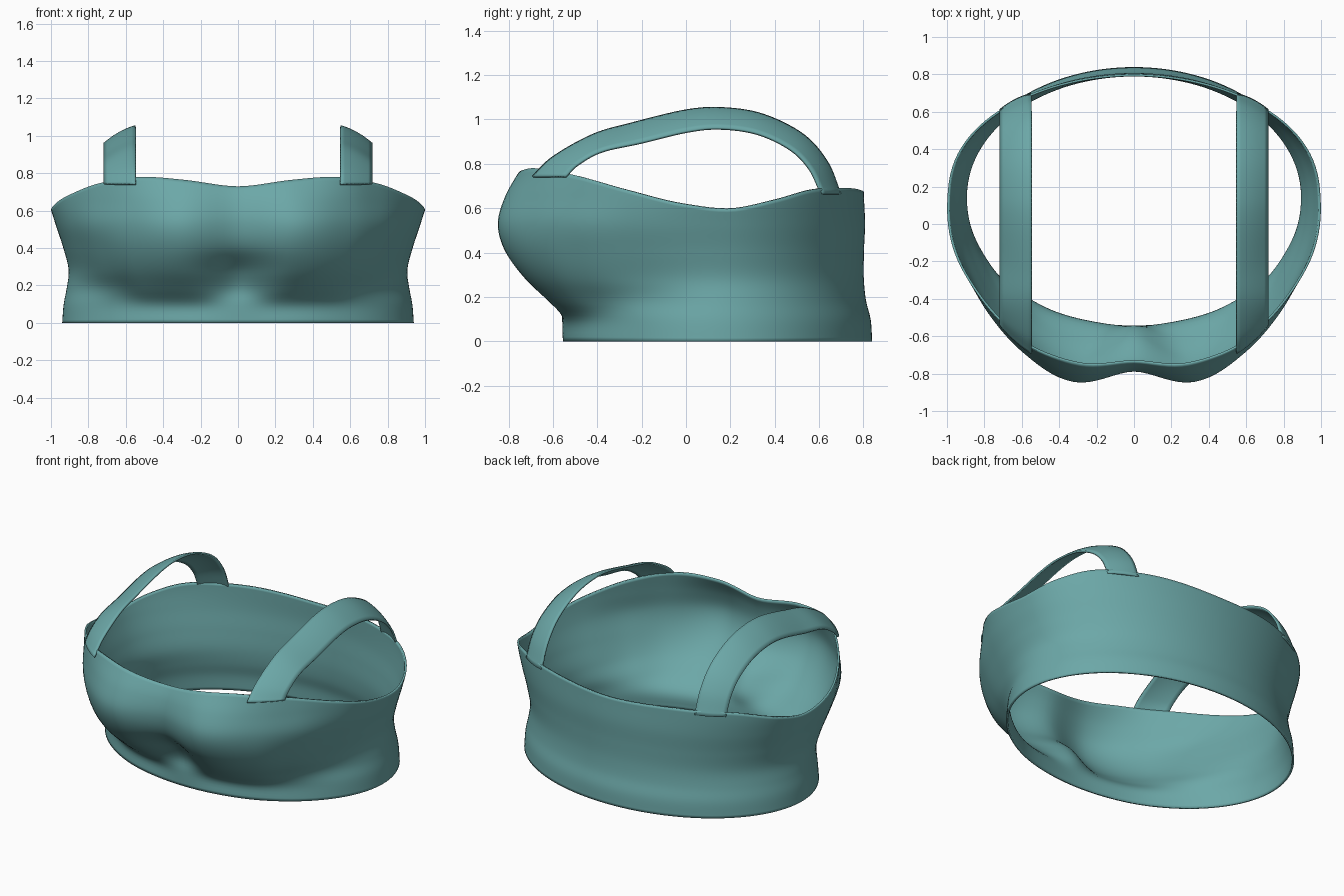
import bpy
from math import sin, cos, radians, sqrt

if "Cube" in bpy.data.objects:
    bpy.data.objects.remove(bpy.data.objects["Cube"])

teal = bpy.data.materials.new("teal_fabric")
teal.diffuse_color = (0.15, 0.39, 0.39, 1)
teal.use_nodes = True
teal.node_tree.nodes["Principled BSDF"].inputs["Base Color"].default_value = teal.diffuse_color


def smooth(xs, ys, x, flat=False):
    """Cubic curve through the given points; flat gives level ends."""
    n = len(xs)
    d = [(ys[i + 1] - ys[i]) / (xs[i + 1] - xs[i]) for i in range(n - 1)]
    m = [0 if flat else d[0]]
    for i in range(1, n - 1):
        h0, h1 = xs[i] - xs[i - 1], xs[i + 1] - xs[i]
        m.append((d[i - 1] * h1 + d[i] * h0) / (h0 + h1))
    m.append(0 if flat else d[-1])
    x = min(max(x, xs[0]), xs[-1])
    k = 0
    while k < n - 2 and x > xs[k + 1]:
        k += 1
    h = xs[k + 1] - xs[k]
    t = (x - xs[k]) / h
    return ((2*t**3 - 3*t*t + 1) * ys[k] + (t**3 - 2*t*t + t) * h * m[k]
            + (3*t*t - 2*t**3) * ys[k + 1] + (t**3 - t*t) * h * m[k + 1])


def sheet(name, nu, nv, point, closed, thick, mirror=False):
    """Fabric sheet from a grid of points, thickened inward."""
    verts = [point(i, j) for j in range(nv) for i in range(nu)]
    faces = []
    for j in range(nv - 1):
        for i in range(nu if closed else nu - 1):
            k = (i + 1) % nu
            faces.append((j*nu + i, j*nu + k, (j+1)*nu + k, (j+1)*nu + i))
    me = bpy.data.meshes.new(name)
    me.from_pydata(verts, [], faces)
    me.materials.append(teal)
    ob = bpy.data.objects.new(name, me)
    bpy.context.collection.objects.link(ob)
    s = ob.modifiers.new("thickness", 'SOLIDIFY')
    s.thickness, s.offset = thick, -1
    if mirror:
        ob.modifiers.new("mirror", 'MIRROR')
    bpy.ops.object.select_all(action='DESELECT')
    ob.select_set(True)
    bpy.context.view_layer.objects.active = ob
    bpy.ops.object.shade_smooth_by_angle(angle=radians(40))
    return ob


# Body: elliptical torso plus a front bulge, by height and angle from the front
Z = [0, .1, .18, .27, .4, .53, .65, .78]
HALF_X = [.94, .932, .917, .905, .933, .975, 1.01, 1.02]
HALF_Y = [.692, .685, .665, .655, .655, .66, .655, .65]
BULGE_ANGLE = [0, 18, 36, 50, 66, 92]
BULGE = [
    [.01, .01, .01, .005, 0, 0],
    [.02, .025, .025, .01, 0, 0],
    [.04, .125, .12, .06, .01, 0],
    [.10, .235, .21, .13, .045, 0],
    [.235, .335, .275, .18, .075, 0],
    [.275, .365, .291, .20, .09, 0],
    [.265, .335, .275, .185, .085, 0],
    [.21, .265, .25, .17, .08, 0],
]
RIM_ANGLE = [0, 18, 30, 48, 66, 81, 93, 105, 117, 135, 180]
RIM_Z = [.73, .765, .78, .75, .68, .618, .596, .635, .68, .69, .675]
NU, NV = 160, 41


def body_point(i, j):
    phi = 360 * i / NU
    fold = min(phi, 360 - phi)
    z = smooth(RIM_ANGLE, RIM_Z, fold, True) * j / (NV - 1)
    a, b = smooth(Z, HALF_X, z), smooth(Z, HALF_Y, z)
    s, c = sin(radians(phi)), cos(radians(phi))
    r = 1 / sqrt((s / a) ** 2 + (c / b) ** 2)
    r += smooth(Z, [smooth(BULGE_ANGLE, row, fold, True) for row in BULGE], z)
    return (r * s, .147 - r * c, z)


sheet("body_band", NU, NV, body_point, True, .012)

# Shoulder straps: ribbon between a high inner edge and a low outer edge
T = list(range(10))
INNER = [(-.695, .745), (-.6, .835), (-.42, .935), (-.25, .985), (0, 1.045),
         (.17, 1.055), (.35, 1.025), (.53, .935), (.64, .81), (.70, .665)]
OUTER = [(-.545, .745), (-.49, .80), (-.38, .86), (-.2, .90), (0, .948),
         (.15, .963), (.32, .94), (.47, .87), (.56, .78), (.615, .665)]


def strap_point(i, j):
    u, t = i / 8, 9 * j / 60
    p = [smooth(T, [q[k] for q in INNER], t) * (1 - u)
         + smooth(T, [q[k] for q in OUTER], t) * u for k in (0, 1)]
    crown = .012 * 4 * u * (1 - u)
    ends = (t - 4.5) / 4.5
    return (.55 + .168 * u, p[0] + crown * ends, p[1] + crown * (1 - ends**2))


sheet("shoulder_straps", 9, 61, strap_point, False, .012, mirror=True)
